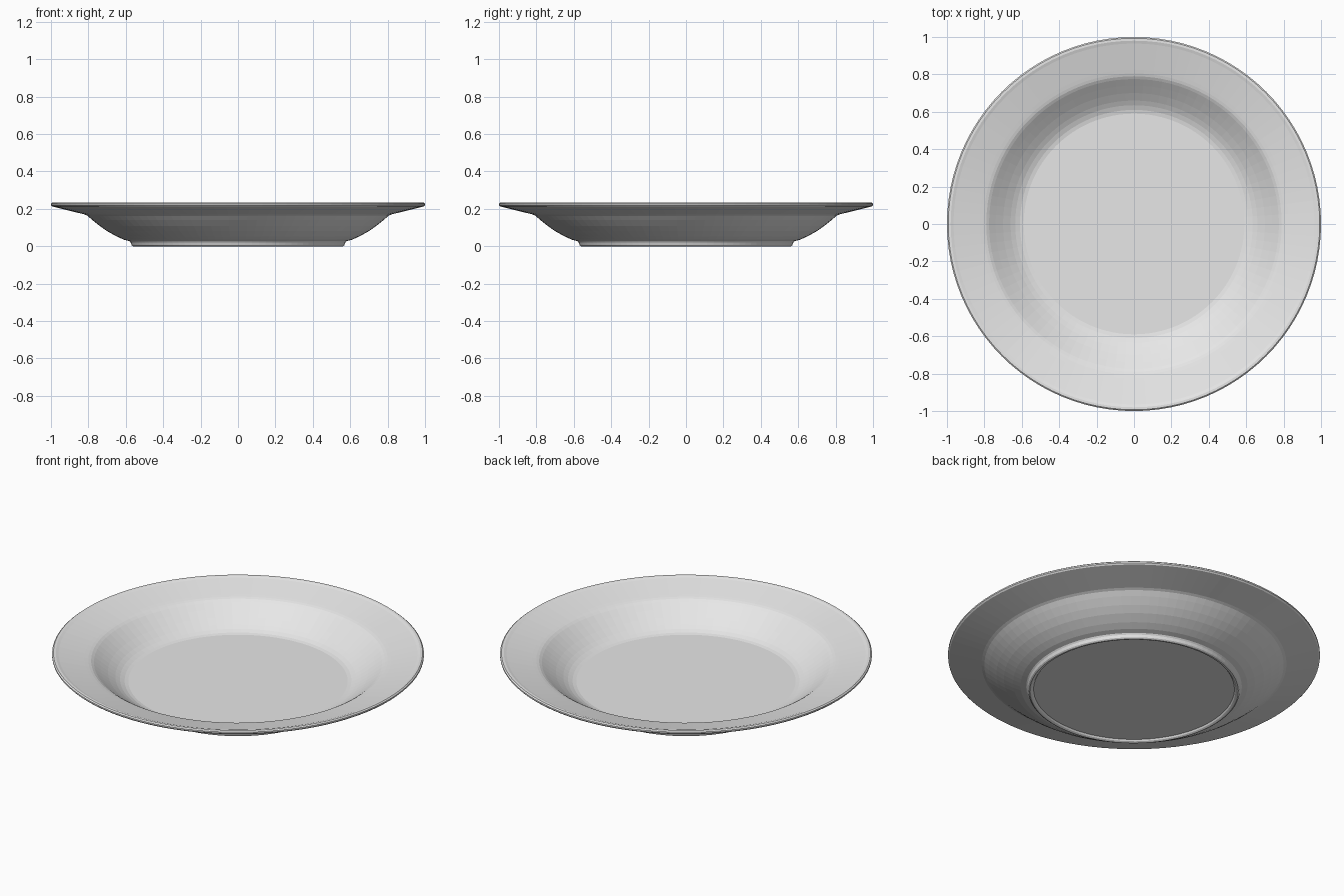
import bpy
import bmesh
from math import tau
from mathutils import Matrix, Vector

cube = bpy.data.objects.get("Cube")
if cube:
    bpy.data.objects.remove(cube, do_unlink=True)

SEGMENTS = 96

# Closed cross-section (radius, height): from the centre of the well, over the rim, to the underside
PROFILE = [
    (0, .065), (.59, .065), (.61, .069), (.635, .079), (.66, .093),
    (.70, .12), (.74, .15), (.775, .177), (.79, .186), (.805, .191), (.825, .196),
    (.965, .229), (.98, .234), (.993, .234), (1, .228), (1, .22), (.993, .213),
    (.82, .17), (.805, .163), (.78, .141), (.74, .109), (.70, .081),
    (.65, .053), (.61, .035), (.58, .027),
    (.574, .02), (.569, .006), (.561, 0), (.554, 0), (.546, .004), (.54, .012), (0, .012),
]

ceramic = bpy.data.materials.new("pale grey ceramic")
ceramic.use_nodes = True
colour = (.8, .8, .8, 1)
ceramic.diffuse_color = colour
ceramic.node_tree.nodes["Principled BSDF"].inputs["Base Color"].default_value = colour

# Plate: revolve the cross-section around the vertical axis
bm = bmesh.new()
verts = [bm.verts.new(Vector((r, 0, z))) for r, z in PROFILE]
edges = [bm.edges.new(pair) for pair in zip(verts, verts[1:])]
bmesh.ops.spin(bm, geom=verts + edges, cent=(0, 0, 0), axis=(0, 0, 1),
               angle=tau, steps=SEGMENTS, use_merge=False)
bmesh.ops.remove_doubles(bm, verts=bm.verts[:], dist=.0005)
bmesh.ops.recalc_face_normals(bm, faces=bm.faces[:])

mesh = bpy.data.meshes.new("plate")
bm.to_mesh(mesh)
bm.free()
mesh.materials.append(ceramic)
plate = bpy.data.objects.new("plate", mesh)
bpy.context.collection.objects.link(plate)
